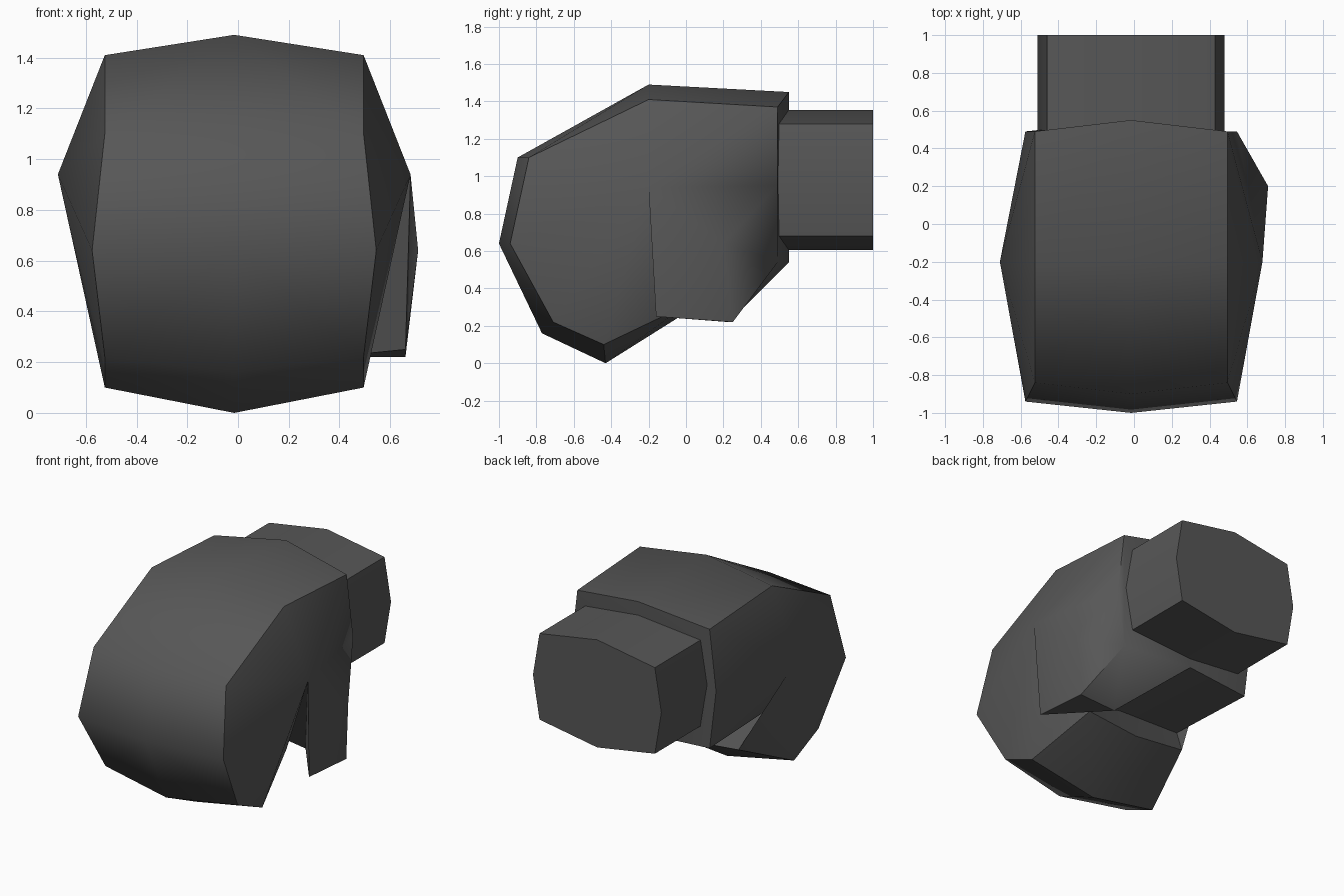
import bpy, bmesh, math

cube = bpy.data.objects.get("Cube")
if cube:
    bpy.data.objects.remove(cube)

CX = -0.015   # middle plane of the part

grey = bpy.data.materials.new("dark_grey")
grey.use_nodes = True
colour = (0.095, 0.095, 0.095, 1)
grey.diffuse_color = colour
grey.node_tree.nodes["Principled BSDF"].inputs["Base Color"].default_value = colour


def finish(name, bm):
    bmesh.ops.recalc_face_normals(bm, faces=bm.faces[:])
    mesh = bpy.data.meshes.new(name)
    bm.to_mesh(mesh)
    bm.free()
    mesh.materials.append(grey)
    ob = bpy.data.objects.new(name, mesh)
    bpy.context.collection.objects.link(ob)
    ob.location.x = CX
    bpy.ops.object.select_all(action='DESELECT')
    ob.select_set(True)
    bpy.context.view_layer.objects.active = ob
    bpy.ops.object.shade_smooth_by_angle(angle=math.radians(50))
    return ob


# Bent elbow: ridge profile (y, z) along the middle, rim profile (x, y, z) each side
ridge = [(.55, 1.45), (-.2, 1.49), (-.9, 1.1), (-1, .64), (-.77, .16), (-.43, 0)]
rim = [(.51, .49, 1.37), (.51, -.2, 1.41), (.51, -.84, 1.1),
       (.56, -.94, .64), (.51, -.71, .22), (.51, -.44, .1)]

bm = bmesh.new()
new = bm.verts.new
mid = [new((0, y, z)) for y, z in ridge]
rear_low = new((0, .55, .54))
pivot = new((0, -.16, .53))
hook_in = new((0, 0, .27))

for s in (-1, 1):
    def vert(x, y, z):
        return new((s * x, y, z))

    edge = [vert(*p) for p in rim]
    apex = vert(.695, -.2, .94)
    rear_side = vert(.56, .49, .95)
    rear_corner = vert(.51, .49, .54)
    hook_corner = vert(.39, 0, .31)

    # outer shell and fanned side
    faces = [(mid[i], mid[i + 1], edge[i + 1], edge[i]) for i in range(5)]
    faces += [(apex, edge[i], edge[i + 1]) for i in range(5)]
    # rear end, hook end
    faces += [(apex, edge[0], rear_side), (apex, hook_corner, edge[5]),
              (mid[0], edge[0], rear_side, rear_corner, rear_low),
              (mid[5], edge[5], hook_corner, hook_in)]
    if s < 0:
        # plain inner bend
        inner = vert(.49, -.17, .55)
        faces += [(apex, rear_side, rear_corner), (apex, rear_corner, inner),
                  (apex, inner, hook_corner),
                  (rear_corner, rear_low, pivot, inner),
                  (inner, pivot, hook_in, hook_corner)]
    else:
        # side with the hanging flap
        bulge = vert(.725, .2, .64)
        flap_front = vert(.675, -.16, .25)
        flap_back = vert(.675, .25, .22)
        flap_in = vert(.375, .23, .22)
        faces += [(apex, rear_side, bulge), (bulge, rear_side, rear_corner),
                  (bulge, rear_corner, flap_back), (bulge, flap_back, flap_front),
                  (apex, bulge, flap_front),
                  (rear_corner, rear_low, flap_in, flap_back),
                  (flap_back, flap_in, flap_front),
                  (apex, flap_front, flap_in), (apex, flap_in, pivot),
                  (rear_low, pivot, flap_in),
                  (apex, pivot, hook_corner), (pivot, hook_in, hook_corner)]
    for f in faces:
        bm.faces.new(f)
finish("elbow_shell", bm)

# Rear stub: eight-sided bar with softly bowed sides
section = [(0, .375), (.445, .3), (.495, 0), (.445, -.3),
           (0, -.375), (-.445, -.3), (-.495, 0), (-.445, .3)]
bm = bmesh.new()
base = bm.faces.new([bm.verts.new((x, .46, .98 + z)) for x, z in section])
ext = bmesh.ops.extrude_face_region(bm, geom=[base], use_keep_orig=True)
bmesh.ops.translate(bm, vec=(0, .54, 0),
                    verts=[g for g in ext["geom"] if isinstance(g, bmesh.types.BMVert)])
finish("rear_stub", bm)
